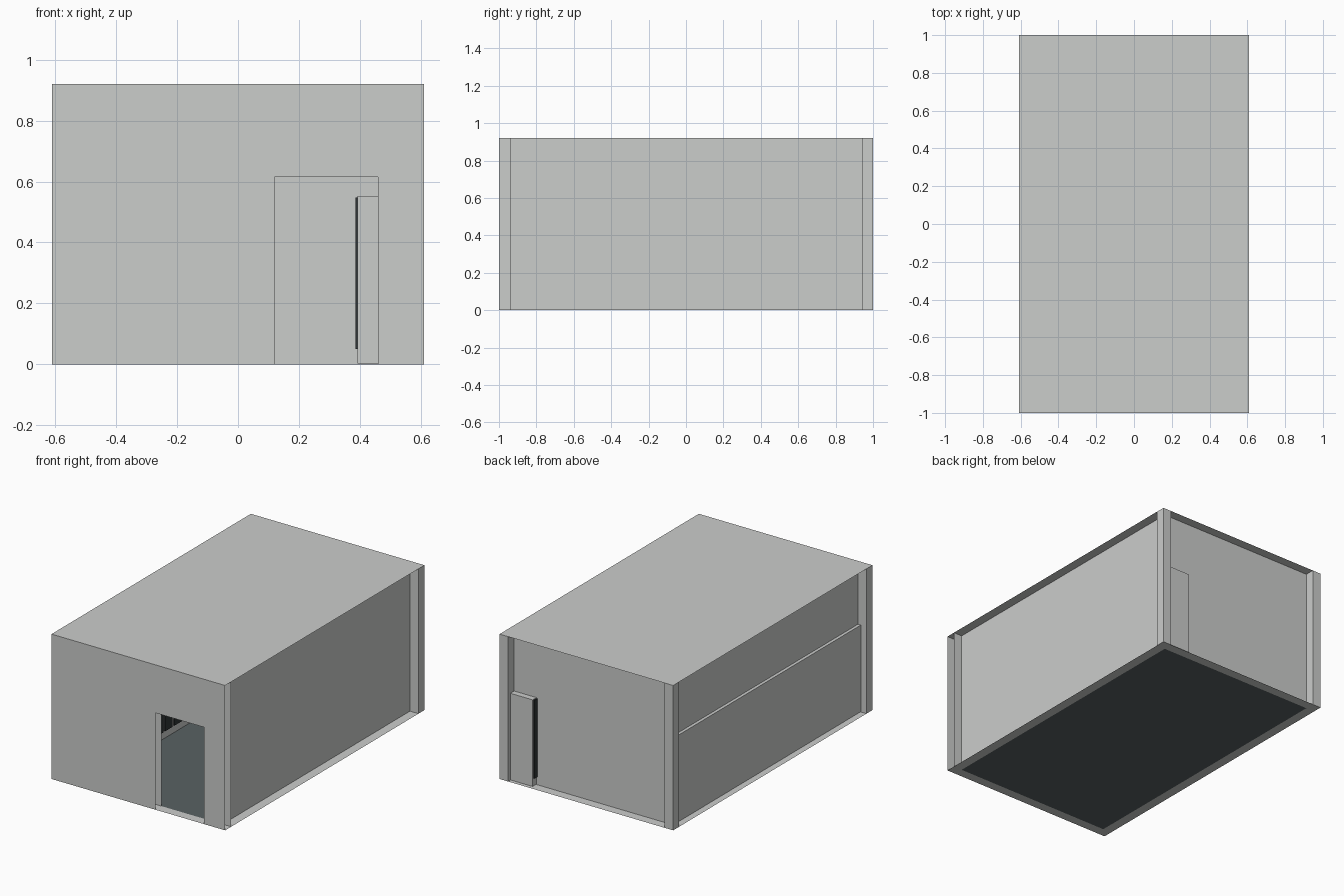
import bpy

if "Cube" in bpy.data.objects:
    bpy.data.objects.remove(bpy.data.objects["Cube"])

W, L, H, T = 0.61, 1.0, 0.92, 0.06   # half width, half length, height, wall depth


def material(name, rgb):
    m = bpy.data.materials.new(name)
    m.diffuse_color = (*rgb, 1)
    m.use_nodes = True
    m.node_tree.nodes["Principled BSDF"].inputs["Base Color"].default_value = m.diffuse_color
    return m


GREY = material("light_grey", (0.60, 0.61, 0.60))
FLOOR = material("dark_slate", (0.10, 0.12, 0.123))
DARK = material("near_black", (0.03, 0.036, 0.038))


def mesh(name, quads, mat):
    """One object from a list of four-cornered faces."""
    verts = [v for q in quads for v in q]
    faces = [tuple(range(i * 4, i * 4 + 4)) for i in range(len(quads))]
    me = bpy.data.meshes.new(name)
    me.from_pydata(verts, [], faces)
    me.materials.append(mat)
    ob = bpy.data.objects.new(name, me)
    bpy.context.collection.objects.link(ob)
    return ob


def flat(x0, x1, y0, y1, z, up=True):
    q = [(x0, y0, z), (x1, y0, z), (x1, y1, z), (x0, y1, z)]
    return q if up else q[::-1]


def wall_y(x0, x1, z0, z1, y):
    return [(x0, y, z0), (x1, y, z0), (x1, y, z1), (x0, y, z1)]


def wall_x(y0, y1, z0, z1, x):
    return [(x, y0, z0), (x, y1, z0), (x, y1, z1), (x, y0, z1)]


def box_quads(x0, x1, y0, y1, z0, z1):
    return [flat(x0, x1, y0, y1, z1), flat(x0, x1, y0, y1, z0, False),
            wall_y(x0, x1, z0, z1, y0), wall_y(x0, x1, z0, z1, y1)[::-1],
            wall_x(y0, y1, z0, z1, x1), wall_x(y0, y1, z0, z1, x0)[::-1]]


# roof sheet, floor and the grey rim around it
xi, yi = W - T, L - T
mesh("roof", [flat(-W, W, -L, L, H)], GREY)
mesh("floor", [flat(-xi, xi, -yi, yi, 0)], FLOOR)
mesh("floor_rim", [flat(-W, W, -L, -yi, 0), flat(-W, W, yi, L, 0),
                   flat(-W, -xi, -yi, yi, 0), flat(xi, W, -yi, yi, 0)], GREY)

# front wall: outer and inner skins around the doorway
D0, D1, DH = 0.12, 0.46, 0.615
for name, y in (("front_wall_outer", -L), ("front_wall_inner", -yi)):
    mesh(name, [wall_y(-W, D0, 0, H, y), wall_y(D1, W, 0, H, y),
                wall_y(D0, D1, DH, H, y)], GREY)
mesh("front_wall_end", [wall_x(-L, -yi, 0, H, -W)[::-1]], GREY)

# recessed side and back walls
mesh("right_wall", [wall_x(-yi, yi, 0, H, xi)], GREY)
mesh("left_wall", [wall_x(-yi, yi, 0, H, -xi)[::-1]], GREY)
mesh("back_wall", [wall_y(-xi, xi, 0, H, yi)[::-1]], GREY)

# back corner posts
for name, s in (("left", -1), ("right", 1)):
    x0, x1 = sorted((s * xi, s * W))
    mesh(name + "_corner_post", box_quads(x0, x1, yi, L, 0, H), GREY)

# cabinet rows with dark door panels facing the aisle
CH, STEP = 0.552, 0.09
for name, s, depth, y0, y1 in (("left", -1, 0.57, -0.94, 0.935),
                               ("right", 1, 0.549, -0.90, 0.978)):
    x0, x1 = sorted((s * 0.393, s * depth))
    mesh(name + "_cabinet_row", box_quads(x0, x1, y0, y1, 0.002, CH), GREY)
    p0, p1 = sorted((s * 0.385, s * 0.393))
    n = int((y1 - y0) / STEP)
    step = (y1 - y0) / n
    quads = []
    for i in range(n):
        a = y0 + i * step
        quads += box_quads(p0, p1, a + 0.01, a + step - 0.01, 0.05, 0.548)
    mesh(name + "_cabinet_doors", quads, DARK)
